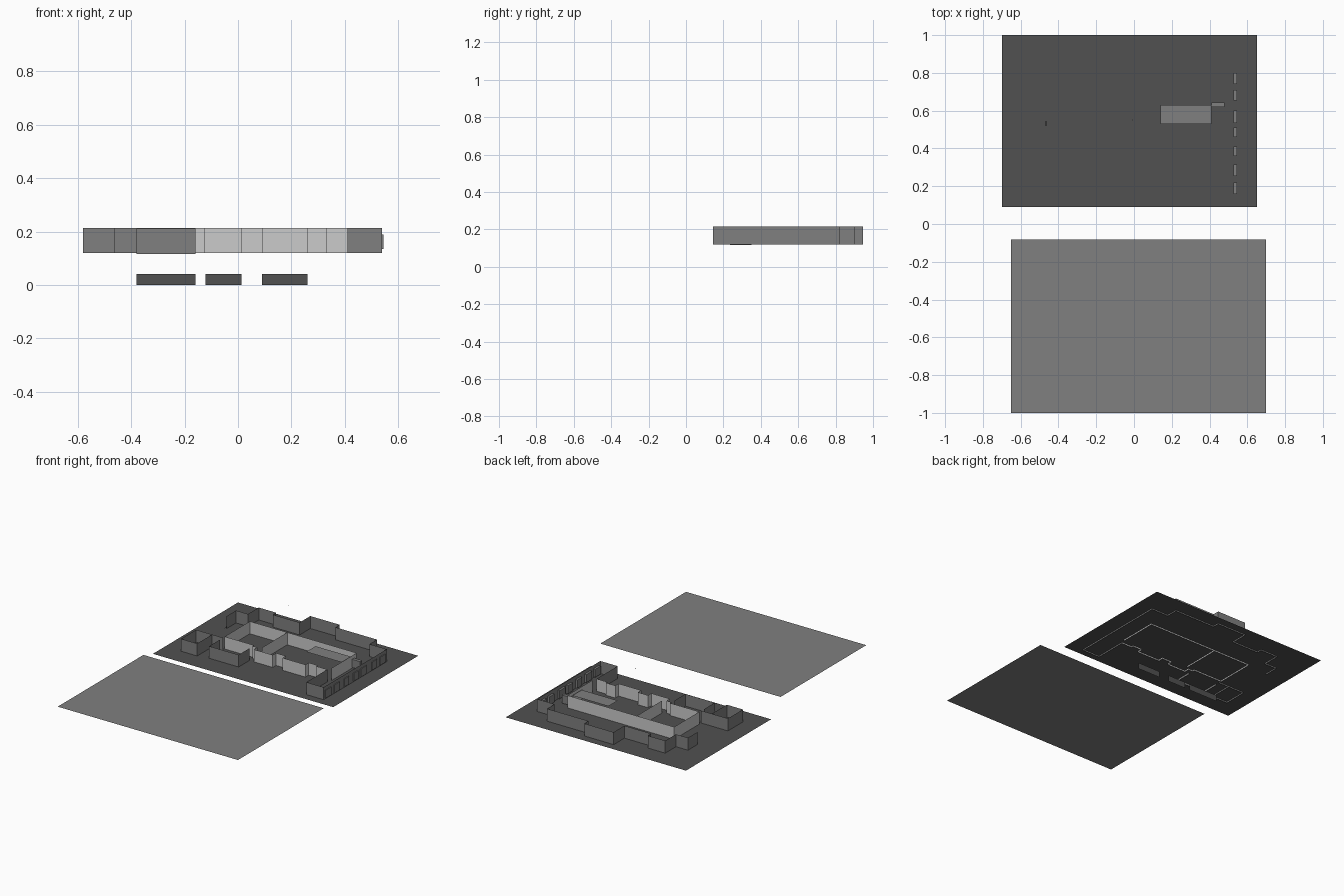
import bpy

Z0, Z1 = 0.12, 0.214      # wall bottom and top
FLOOR, ROOF = 0.13, 0.202


def grey(name, v):
    m = bpy.data.materials.new(name)
    m.diffuse_color = (v, v, v, 1)
    return m


DARK, MID, LIGHT = grey("dark_grey", 0.083), grey("mid_grey", 0.215), grey("light_grey", 0.55)


def mesh_object(name, verts, faces, mat):
    me = bpy.data.meshes.new(name)
    me.from_pydata(verts, [], faces)
    me.materials.append(mat)
    ob = bpy.data.objects.new(name, me)
    bpy.context.collection.objects.link(ob)
    return ob


def wall(name, pts, mat, z0=Z0, z1=Z1):
    """Upright single-sheet wall following a plan path."""
    verts = [(x, y, z) for x, y in pts for z in (z0, z1)]
    faces = [(2 * i, 2 * i + 2, 2 * i + 3, 2 * i + 1) for i in range(len(pts) - 1)]
    return mesh_object(name, verts, faces, mat)


def sheet(name, x0, x1, y0, y1, z, mat):
    return mesh_object(name, [(x0, y0, z), (x1, y0, z), (x1, y1, z), (x0, y1, z)],
                       [(0, 1, 2, 3)], mat)


def box(name, x0, x1, y0, y1, z0, z1, mat):
    verts = [(x, y, z) for z in (z0, z1) for x, y in ((x0, y0), (x1, y0), (x1, y1), (x0, y1))]
    faces = [(3, 2, 1, 0), (4, 5, 6, 7)]
    faces += [(i, (i + 1) % 4, (i + 1) % 4 + 4, i + 4) for i in range(4)]
    return mesh_object(name, verts, faces, mat)


# the two large ground sheets
sheet("floor_sheet", -0.70, 0.65, 0.09, 1.0, FLOOR, DARK)
sheet("roof_sheet", -0.65, 0.70, -1.0, -0.083, ROOF, MID)

# left front block and projecting front bay
wall("left_front_block", [(-0.46, 0.38), (-0.46, 0.22), (-0.58, 0.22), (-0.58, 0.38),
                          (-0.38, 0.38)], MID)
wall("front_bay", [(-0.38, 0.35), (-0.38, 0.235), (-0.16, 0.235), (-0.16, 0.35)], MID, 0.116, 0.212)

# stepped front facade
wall("front_facade", [(-0.38, 0.40), (-0.16, 0.40), (-0.16, 0.385), (-0.125, 0.385),
                      (-0.125, 0.35), (0.015, 0.35), (0.015, 0.385), (0.09, 0.385),
                      (0.09, 0.35), (0.26, 0.35), (0.26, 0.385), (0.33, 0.385),
                      (0.33, 0.37), (0.41, 0.37)], LIGHT)

# right wing and back walls
wall("right_wing", [(0.41, 0.37), (0.41, 0.145), (0.54, 0.145), (0.54, 0.82),
                    (0.41, 0.82), (0.41, 0.90), (0.10, 0.90), (0.10, 0.945),
                    (-0.12, 0.945), (-0.12, 0.83), (-0.32, 0.83), (-0.32, 0.865),
                    (-0.45, 0.865), (-0.45, 0.75), (-0.54, 0.75), (-0.54, 0.65)], MID)

# inner rooms
wall("inner_room", [(-0.38, 0.40), (-0.38, 0.67), (0.42, 0.67), (0.42, 0.40)], LIGHT)
wall("room_divider", [(-0.10, 0.40), (-0.10, 0.67)], LIGHT)

# raised slab and lintel
sheet("inner_slab", 0.14, 0.41, 0.53, 0.63, 0.20, MID)
box("lintel", 0.41, 0.48, 0.62, 0.642, 0.135, 0.19, MID)

# windows in the right wall
for y0, y1 in ((0.16, 0.22), (0.255, 0.315), (0.36, 0.41), (0.46, 0.51),
               (0.535, 0.60), (0.655, 0.71), (0.74, 0.80)):
    box("side_window", 0.526, 0.545, y0, y1, 0.135, 0.19, MID)

# lower panels beneath the bays
for x0, x1 in ((-0.38, -0.16), (-0.122, 0.013), (0.09, 0.26)):
    wall("lower_panel", [(x0, 0.355), (x1, 0.355)], DARK, 0.0, 0.042)

# tiny loose slivers
sheet("high_sliver", -0.008, -0.004, 0.547, 0.553, 0.465, DARK)
sheet("low_sliver", -0.468, -0.464, 0.52, 0.545, 0.20, DARK)
